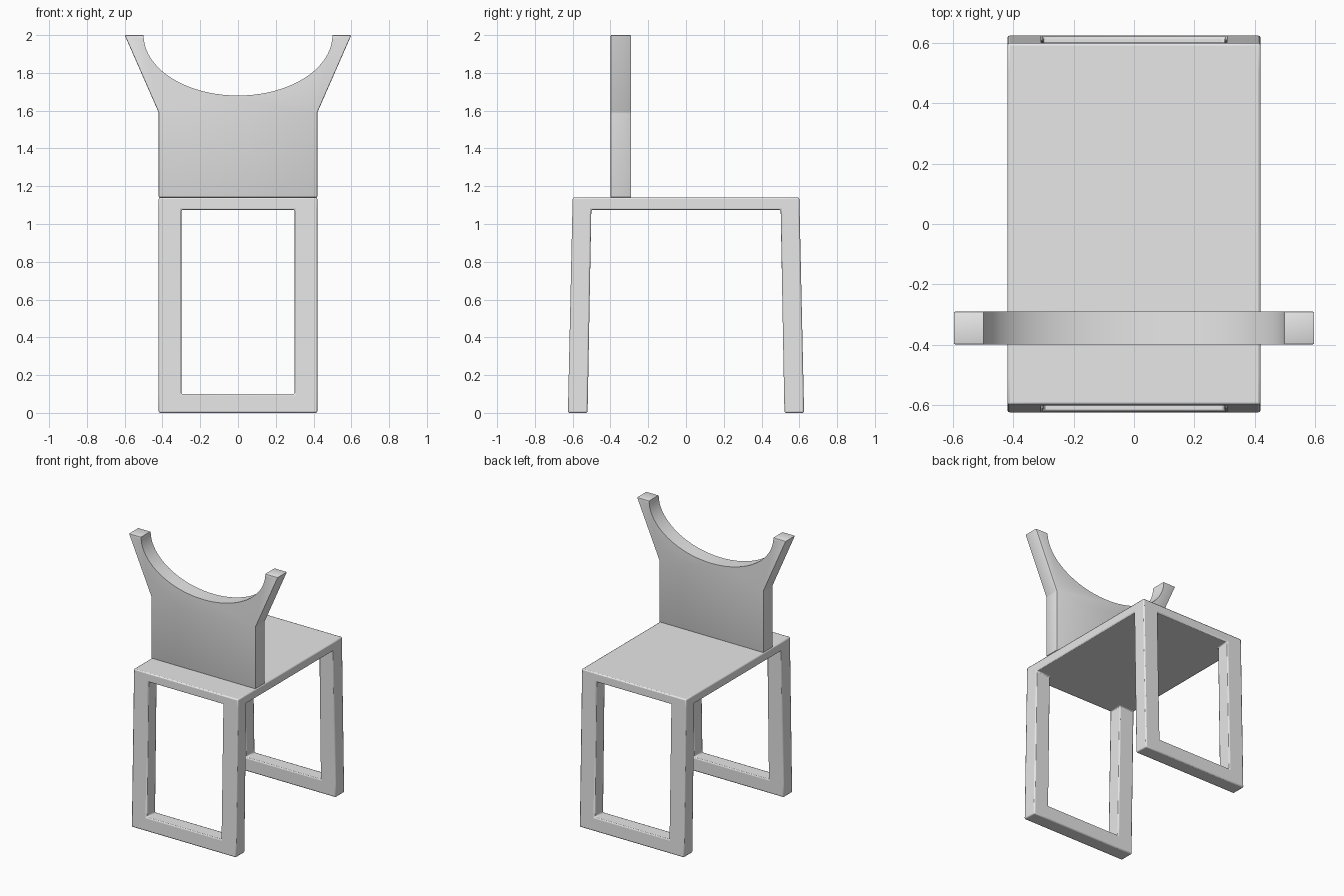
import bpy, bmesh
from math import cos, sin, pi, radians
from itertools import product

if "Cube" in bpy.data.objects:
    bpy.data.objects.remove(bpy.data.objects["Cube"])

grey = bpy.data.materials.new("light grey")
grey.use_nodes = True
grey.diffuse_color = (0.8, 0.8, 0.8, 1)
grey.node_tree.nodes["Principled BSDF"].inputs["Base Color"].default_value = grey.diffuse_color


def finish(bm, name):
    """Turn a bmesh into a grey object with smooth rounded edges."""
    bmesh.ops.recalc_face_normals(bm, faces=bm.faces)
    mesh = bpy.data.meshes.new(name)
    bm.to_mesh(mesh)
    bm.free()
    mesh.materials.append(grey)
    obj = bpy.data.objects.new(name, mesh)
    bpy.context.collection.objects.link(obj)
    bpy.ops.object.select_all(action='DESELECT')
    obj.select_set(True)
    bpy.context.view_layer.objects.active = obj
    bpy.ops.object.shade_smooth_by_angle(angle=radians(35))
    return obj


# Seat and two splayed leg frames: one shell around the filled cells of a 3x3x3 grid
WIDTHS = (-0.42, -0.30, 0.30, 0.42)
DEPTHS = (-0.60, -0.50, 0.50, 0.60)
HEIGHTS = (0.0, 0.10, 1.075, 1.14)


def filled(cell):
    if min(cell) < 0 or max(cell) > 2:
        return False
    i, j, k = cell
    return k == 2 or (j != 1 and (k == 0 or i != 1))


def splayed(i, j, k):
    splay = 1 + 0.042 * (1 - HEIGHTS[k] / HEIGHTS[-1])
    return WIDTHS[i], DEPTHS[j] * splay, HEIGHTS[k]


bm = bmesh.new()
corners = {}
for cell in filter(filled, product(range(3), repeat=3)):
    for axis, side in product(range(3), (0, 1)):
        neighbour = list(cell)
        neighbour[axis] += 2 * side - 1
        if filled(neighbour):
            continue
        loop = []
        for a, b in ((0, 0), (1, 0), (1, 1), (0, 1)):
            key = list(cell)
            key[axis] += side
            key[(axis + 1) % 3] += a
            key[(axis + 2) % 3] += b
            key = tuple(key)
            if key not in corners:
                corners[key] = bm.verts.new(splayed(*key))
            loop.append(corners[key])
        bm.faces.new(loop)
frame = finish(bm, "seat_and_leg_frames")
bevel = frame.modifiers.new("rounded edges", 'BEVEL')
bevel.width = 0.008
bevel.segments = 2
bevel.limit_method = 'ANGLE'
bevel.angle_limit = radians(30)

# Backrest: flared panel with a half-ellipse scooped out of the top
STEPS = 40
outline = [(-0.60, 2.0), (-0.42, 1.59), (-0.42, 1.14), (0.42, 1.14), (0.42, 1.59), (0.60, 2.0)]
scoop = [(0.5 * cos(pi * n / STEPS), 2.0 - 0.32 * sin(pi * n / STEPS)) for n in range(STEPS + 1)]
bm = bmesh.new()
panel = bm.faces.new([bm.verts.new((x, -0.40, z)) for x, z in outline + scoop])
extruded = bmesh.ops.extrude_face_region(bm, geom=[panel])["geom"]
bmesh.ops.translate(bm, vec=(0, 0.11, 0),
                    verts=[v for v in extruded if isinstance(v, bmesh.types.BMVert)])
bmesh.ops.recalc_face_normals(bm, faces=bm.faces)


def on_scoop(v):
    return abs((v.co.x / 0.5) ** 2 + ((v.co.z - 2.0) / 0.32) ** 2 - 1) < 0.001


rim = [e for e in bm.edges if not all(on_scoop(v) for v in e.verts)]
bmesh.ops.bevel(bm, geom=rim, offset=0.006, segments=2, profile=0.5,
                affect='EDGES', clamp_overlap=True)
finish(bm, "backrest")
